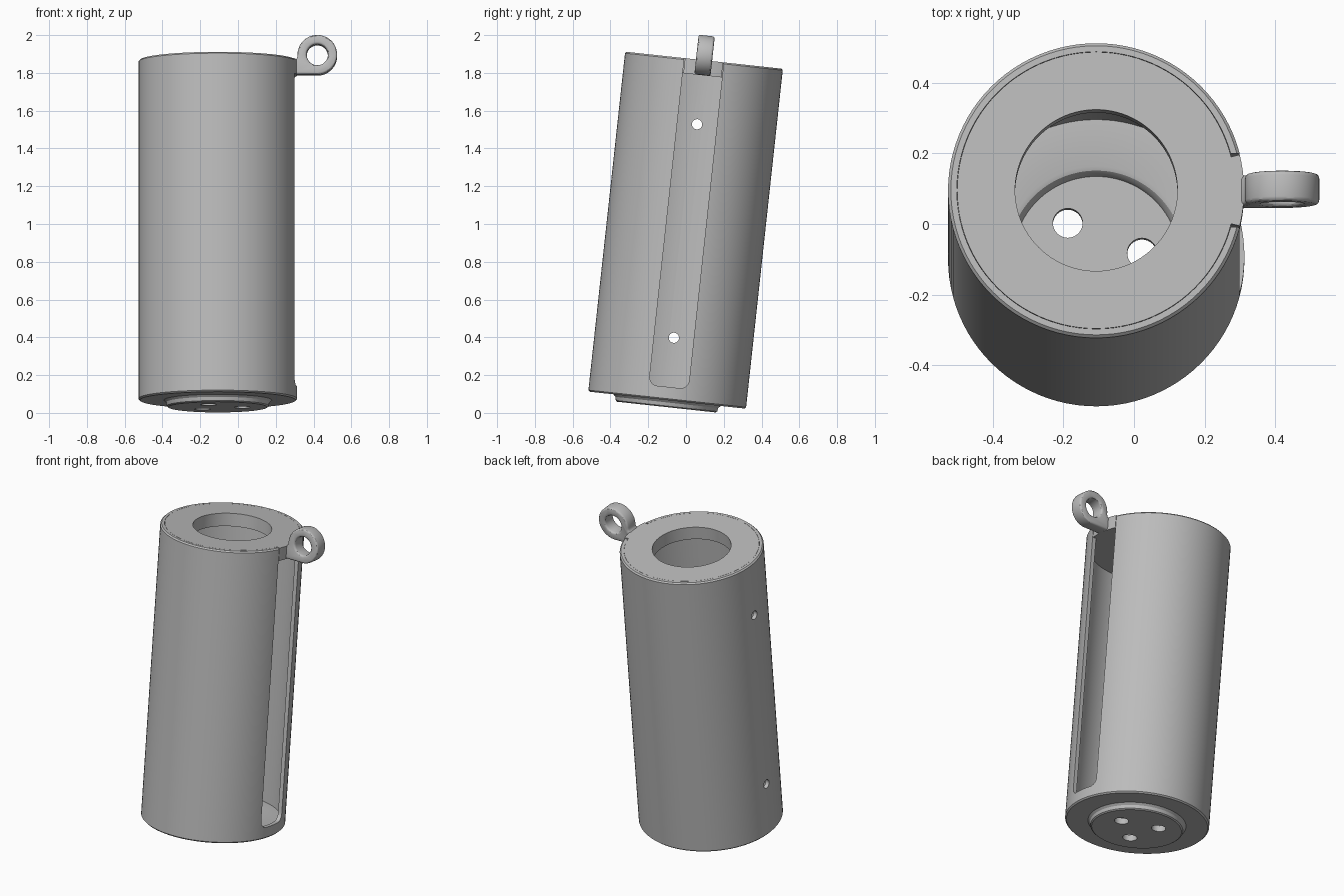
import bpy, bmesh
from math import sin, cos, pi, radians
from mathutils import Matrix, Vector

default = bpy.data.objects.get("Cube")
if default:
    bpy.data.objects.remove(default)

RADIUS, INNER, HEIGHT = 0.42, 0.395, 1.81
CAP_BASE = 1.73
SLOT_HALF = 0.105
EYE_X, EYE_Z, EYE_R = 0.527, 1.836, 0.105
SEGMENTS = 96

# The whole canister leans back
LEAN = Matrix.Translation((-0.107, -0.10, 0.0675)) @ Matrix.Rotation(radians(-6.2), 4, 'X')

grey = bpy.data.materials.new("plain_grey")
grey.use_nodes = True
GREY = (0.5, 0.5, 0.5, 1)
grey.diffuse_color = GREY
grey.node_tree.nodes["Principled BSDF"].inputs["Base Color"].default_value = GREY


def make(name, bm):
    bmesh.ops.recalc_face_normals(bm, faces=bm.faces)
    mesh = bpy.data.meshes.new(name)
    bm.to_mesh(mesh)
    bm.free()
    mesh.materials.append(grey)
    obj = bpy.data.objects.new(name, mesh)
    bpy.context.collection.objects.link(obj)
    return obj


def lathe(name, profile):
    """Turn an (r, z) profile around the z axis."""
    bm = bmesh.new()
    verts = [bm.verts.new((r, 0, z)) for r, z in profile]
    edges = [bm.edges.new(pair) for pair in zip(verts, verts[1:])]
    bmesh.ops.spin(bm, geom=verts + edges, cent=(0, 0, 0), axis=(0, 0, 1),
                   angle=2 * pi, steps=SEGMENTS, use_merge=False)
    bmesh.ops.remove_doubles(bm, verts=bm.verts, dist=1e-5)
    return make(name, bm)


def prism(name, points, depth):
    """Extrude a closed outline of 3D points along a depth vector."""
    bm = bmesh.new()
    face = bm.faces.new([bm.verts.new(p) for p in points])
    result = bmesh.ops.extrude_face_region(bm, geom=[face], use_keep_orig=True)
    moved = [v for v in result["geom"] if isinstance(v, bmesh.types.BMVert)]
    bmesh.ops.translate(bm, verts=moved, vec=Vector(depth))
    return make(name, bm)


def arc(cx, cy, r, start, end, steps):
    """Points on an arc, angles in degrees."""
    angles = [radians(start + (end - start) * i / steps) for i in range(steps + 1)]
    return [(cx + r * cos(a), cy + r * sin(a)) for a in angles]


def circle(cx, cy, r, steps=32):
    return arc(cx, cy, r, 0, 360, steps)[:-1]


def apply(obj, modifier):
    bpy.context.view_layer.objects.active = obj
    bpy.ops.object.modifier_apply(modifier=modifier.name)


def cut(obj, cutter):
    mod = obj.modifiers.new("cut", 'BOOLEAN')
    mod.operation, mod.solver, mod.object = 'DIFFERENCE', 'EXACT', cutter
    cutter.hide_render = True
    apply(obj, mod)
    bpy.data.objects.remove(cutter)


def finish(obj):
    obj.data.transform(LEAN)
    bpy.ops.object.select_all(action='DESELECT')
    obj.select_set(True)
    bpy.context.view_layer.objects.active = obj
    bpy.ops.object.shade_smooth_by_angle(angle=radians(30))


# Canister: thin wall with a dished floor
body = lathe("canister_body", [
    (0, -0.037), (0.262, -0.037), (0.270, -0.031), (0.274, -0.012), (0.286, 0),
    (0.412, 0), (RADIUS, 0.008), (RADIUS, HEIGHT - 0.008), (0.412, HEIGHT),
    (INNER, HEIGHT), (INNER, 0.03), (0.262, 0.03), (0.25, 0.026), (0.24, 0.014),
    (0.236, 0), (0, 0)])

# Slot down the left side, open at the top, with rounded lower corners
corner, foot = 0.045, 0.07
edge = SLOT_HALF - corner
outline = (arc(-edge, foot + corner, corner, 180, 270, 8)
           + arc(edge, foot + corner, corner, 270, 360, 8)
           + [(SLOT_HALF, 2), (-SLOT_HALF, 2)])
cut(body, prism("slot_cutter", [(0.2, y, z) for y, z in outline], (0.4, 0, 0)))

# Two mounting holes opposite the slot
for z0 in (0.332, 1.469):
    cut(body, prism("mount_cutter", [(-0.5, y, z) for y, z in circle(0, z0, 0.027)],
                    (0.2, 0, 0)))

# Three drain holes in the floor
for angle in (8, 128, 248):
    a = radians(angle)
    hole = circle(0.131 * cos(a), 0.131 * sin(a), 0.042)
    cut(body, prism("drain_cutter", [(x, y, -0.1) for x, y in hole], (0, 0, 0.2)))
finish(body)

# Cap: ring plate with a key that fills the top of the slot
key = 14
plate = (arc(0, 0, RADIUS - 0.001, -key, key, 10)
         + arc(0, 0, INNER - 0.001, key, 360 - key, SEGMENTS))
cap = prism("cap_plate", [(x, y, CAP_BASE) for x, y in plate], (0, 0, HEIGHT - CAP_BASE))
cut(cap, prism("mouth_cutter", [(x, y, 1.6) for x, y in circle(0, 0, 0.23, SEGMENTS)],
               (0, 0, 0.4)))
finish(cap)

# Hanging eyelet with its short neck
half = 0.043
outline = ([(0.39, EYE_Z - EYE_R)] + arc(EYE_X, EYE_Z, EYE_R, -90, 184, 48)
           + [(0.418, HEIGHT + 0.006), (0.41, HEIGHT - 0.002), (0.39, HEIGHT - 0.002)])
eyelet = prism("hanging_eyelet", [(x, -half, z) for x, z in outline], (0, 2 * half, 0))
cut(eyelet, prism("eye_cutter", [(x, -0.2, z) for x, z in circle(EYE_X, EYE_Z, 0.056, 48)],
                  (0, 0.4, 0)))
bevel = eyelet.modifiers.new("rounding", 'BEVEL')
bevel.width, bevel.segments = 0.012, 3
bevel.limit_method, bevel.angle_limit = 'ANGLE', radians(60)
apply(eyelet, bevel)
finish(eyelet)
